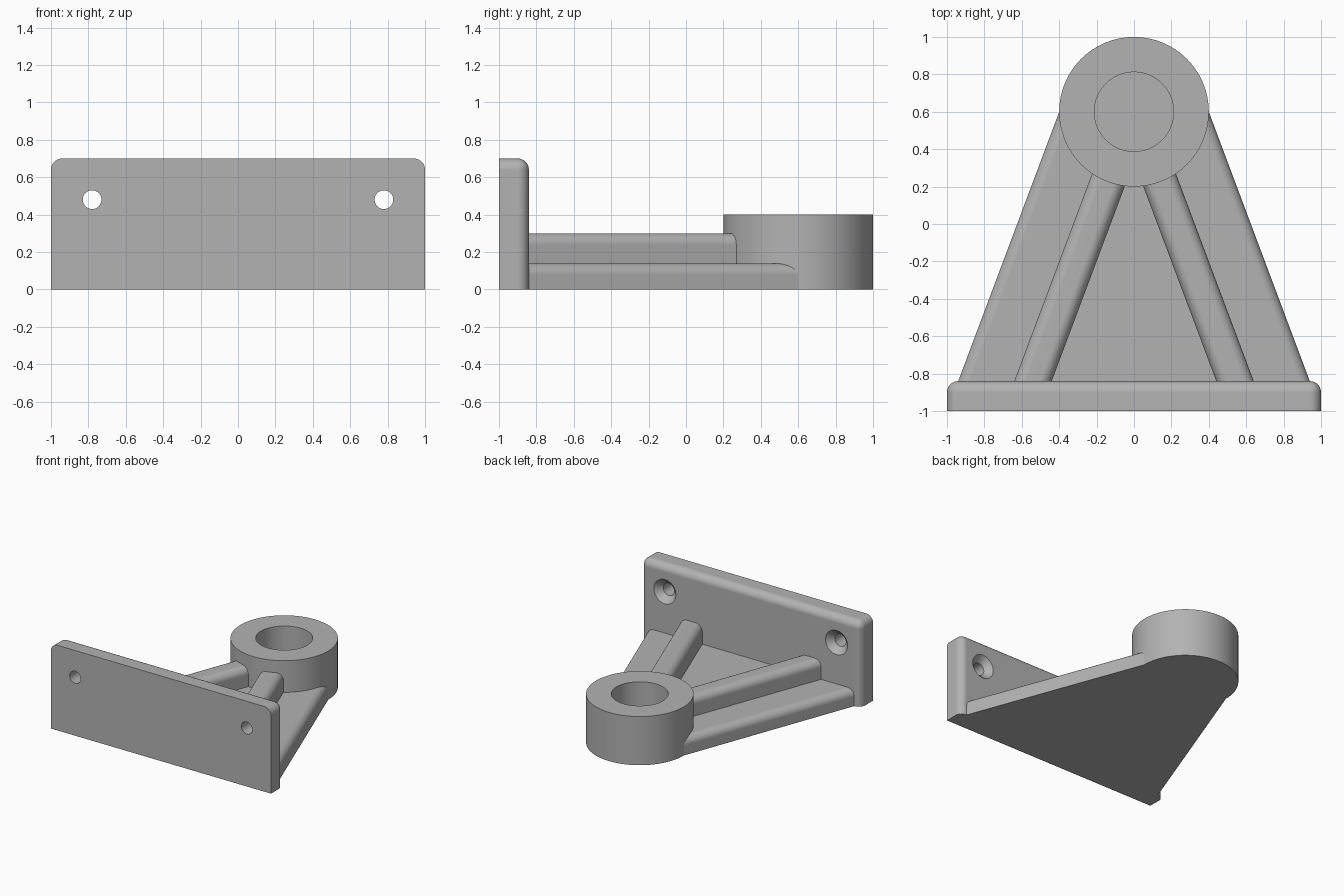
import bpy, bmesh, math

old = bpy.data.objects.get("Cube")
if old:
    bpy.data.objects.remove(old, do_unlink=True)

GREY = (0.45, 0.45, 0.45, 1.0)
metal = bpy.data.materials.new("plain grey")
metal.use_nodes = True
metal.diffuse_color = GREY
metal.node_tree.nodes["Principled BSDF"].inputs["Base Color"].default_value = GREY

ROUND = 0.06      # fillet radius
SLOPE = -0.375    # sideways lean of the base edges and ribs per unit of y
PLATE_BACK = -0.84


def make_object(name, bm):
    bmesh.ops.recalc_face_normals(bm, faces=bm.faces[:])
    mesh = bpy.data.meshes.new(name)
    bm.to_mesh(mesh)
    bm.free()
    mesh.materials.append(metal)
    obj = bpy.data.objects.new(name, mesh)
    bpy.context.collection.objects.link(obj)
    return obj


def prism(name, outline, z0, z1, is_round):
    """Extrude an outline upward and fillet the edges chosen by is_round."""
    bm = bmesh.new()
    face = bm.faces.new([bm.verts.new((x, y, z0)) for x, y in outline])
    top = bmesh.ops.extrude_face_region(bm, geom=[face])["geom"]
    bmesh.ops.translate(bm, vec=(0, 0, z1 - z0),
                        verts=[v for v in top if isinstance(v, bmesh.types.BMVert)])
    bmesh.ops.recalc_face_normals(bm, faces=bm.faces[:])
    edges = [e for e in bm.edges if is_round(e.verts[0].co, e.verts[1].co)]
    bmesh.ops.bevel(bm, geom=edges, offset=ROUND, offset_type='OFFSET',
                    segments=8, profile=0.5, affect='EDGES', clamp_overlap=True)
    return make_object(name, bm)


def lathe(name, profile, steps):
    """Spin a (radius, height) profile about the z axis."""
    bm = bmesh.new()
    verts = [bm.verts.new((r, 0, h)) for r, h in profile]
    edges = [bm.edges.new(pair) for pair in zip(verts, verts[1:])]
    bmesh.ops.spin(bm, geom=verts + edges, cent=(0, 0, 0), axis=(0, 0, 1),
                   angle=math.tau, steps=steps)
    bmesh.ops.remove_doubles(bm, verts=bm.verts[:], dist=1e-4)
    return make_object(name, bm)


def activate(obj):
    bpy.ops.object.select_all(action='DESELECT')
    obj.select_set(True)
    bpy.context.view_layer.objects.active = obj


def finish(obj):
    activate(obj)
    bpy.ops.object.shade_smooth_by_angle(angle=math.radians(30))
    obj.modifiers.new("flat faces", 'WEIGHTED_NORMAL').keep_sharp = True


def lean(x, y):
    """Point on a leaning line that leaves the plate at x."""
    return (x + SLOPE * (y - PLATE_BACK), y)


def slanted_top(top):
    return lambda a, b: min(a.z, b.z) > top - 0.01 and abs(a.y - b.y) > 0.1


# Upright wall plate: rounded top corners and rounded rear rim
def plate_edge(a, b):
    rear = min(a.y, b.y) > PLATE_BACK - 0.01 and max(a.z, b.z) > 0.01
    corner = min(a.z, b.z) > 0.69 and abs(a.y - b.y) > 0.1
    return rear or corner


plate = prism("wall_plate", [(-1, -1), (1, -1), (1, PLATE_BACK), (-1, PLATE_BACK)],
              0, 0.7, plate_edge)

# Countersunk screw holes
for side in (-1, 1):
    cutter = lathe("screw_hole_cutter",
                   [(0, -1.1), (0.05, -1.1), (0.05, -0.89), (0.11, -0.83), (0, -0.83)], 40)
    cutter.rotation_euler.x = -math.pi / 2
    cutter.location = (side * 0.78, 0, 0.48)
    cutter.hide_render = True
    cut = plate.modifiers.new("screw hole", 'BOOLEAN')
    cut.operation = 'DIFFERENCE'
    cut.solver = 'EXACT'
    cut.object = cutter
    activate(plate)
    bpy.ops.object.modifier_apply(modifier=cut.name)
    bpy.data.objects.remove(cutter, do_unlink=True)
finish(plate)

# Tapered base web
front, rear = lean(0.94, -0.95), lean(0.94, 0.6)
finish(prism("base_web", [(-front[0], front[1]), front, rear, (-rear[0], rear[1])],
             0, 0.14, slanted_top(0.14)))

# Pair of rounded ribs running from plate to boss
for side, label in ((1, "left"), (-1, "right")):
    corners = [lean(0.44, -0.95), lean(0.64, -0.95), lean(0.64, 0.35), lean(0.44, 0.35)]
    finish(prism(label + "_rib", [(side * x, y) for x, y in corners],
                 0.1, 0.3, slanted_top(0.3)))

# Round boss with a blind bore
boss = lathe("boss", [(0, 0), (0.4, 0), (0.4, 0.4), (0.212, 0.4),
                      (0.212, 0.142), (0, 0.142)], 96)
boss.location.y = 0.6
finish(boss)
